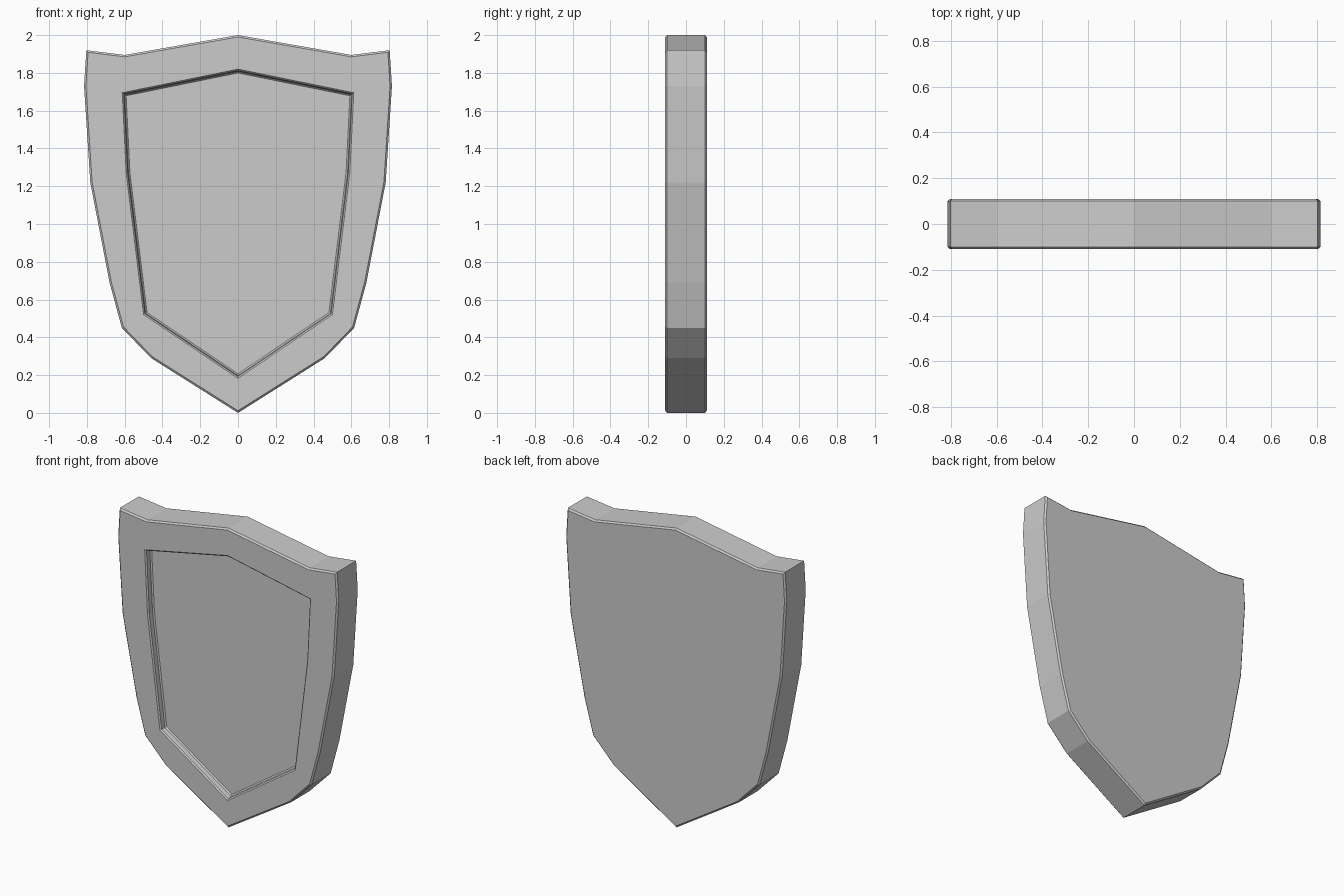
import bpy, bmesh
from mathutils import Vector

if "Cube" in bpy.data.objects:
    bpy.data.objects.remove(bpy.data.objects["Cube"])

# Right halves of the profiles (x, z), top point first and bottom point last
OUTLINE = [(0, 2.0), (0.6, 1.895), (0.803, 1.92), (0.815, 1.73), (0.782, 1.22),
           (0.68, 0.69), (0.615, 0.45), (0.46, 0.29), (0, 0)]
PANEL = [(0, 1.82), (0.613, 1.695), (0.592, 1.27), (0.5, 0.52), (0, 0.183)]


def mirrored(half):
    return [Vector(p) for p in half] + [Vector((-x, z)) for x, z in half[-2:0:-1]]


def inset(pts, d):
    """Mitred inward offset of a clockwise loop."""
    out = []
    for i, p in enumerate(pts):
        a = (p - pts[i - 1]).normalized()
        b = (pts[(i + 1) % len(pts)] - p).normalized()
        na, nb = Vector((a.y, -a.x)), Vector((b.y, -b.x))
        out.append(p + (na + nb) * d / (1 + na.dot(nb)))
    return out


bm = bmesh.new()


def loop(pts, y):
    return [bm.verts.new((p.x, y, p.y)) for p in pts]


def bridge(a, b):
    n = len(a)
    for i in range(n):
        j = (i + 1) % n
        bm.faces.new((a[i], a[j], b[j], b[i]))


def ring_edges(vs):
    return [bm.edges.get((vs[i - 1], vs[i])) for i in range(len(vs))]


outer, panel = mirrored(OUTLINE), mirrored(PANEL)
B, T = 0.01, 0.11

# Chamfered rim, front to back, and flat back
rim = [loop(inset(outer, B), -T), loop(outer, -T + B),
       loop(outer, T - B), loop(inset(outer, B), T)]
for a, b in zip(rim, rim[1:]):
    bridge(a, b)
bm.faces.new(rim[-1])

# Recessed panel: chamfered lip, wall, chamfered foot, floor
rec = [loop(panel, -T), loop(inset(panel, 0.008), -T + 0.008),
       loop(inset(panel, 0.012), -T + 0.037), loop(inset(panel, 0.02), -T + 0.045)]
for a, b in zip(rec, rec[1:]):
    bridge(a, b)
bm.faces.new(rec[-1])

# Front border between rim and recess
bmesh.ops.triangle_fill(bm, use_beauty=True, normal=(0, -1, 0),
                        edges=ring_edges(rim[0]) + ring_edges(rec[0]))
bmesh.ops.recalc_face_normals(bm, faces=bm.faces[:])

mesh = bpy.data.meshes.new("shield")
bm.to_mesh(mesh)
bm.free()
bpy.context.collection.objects.link(bpy.data.objects.new("shield", mesh))
